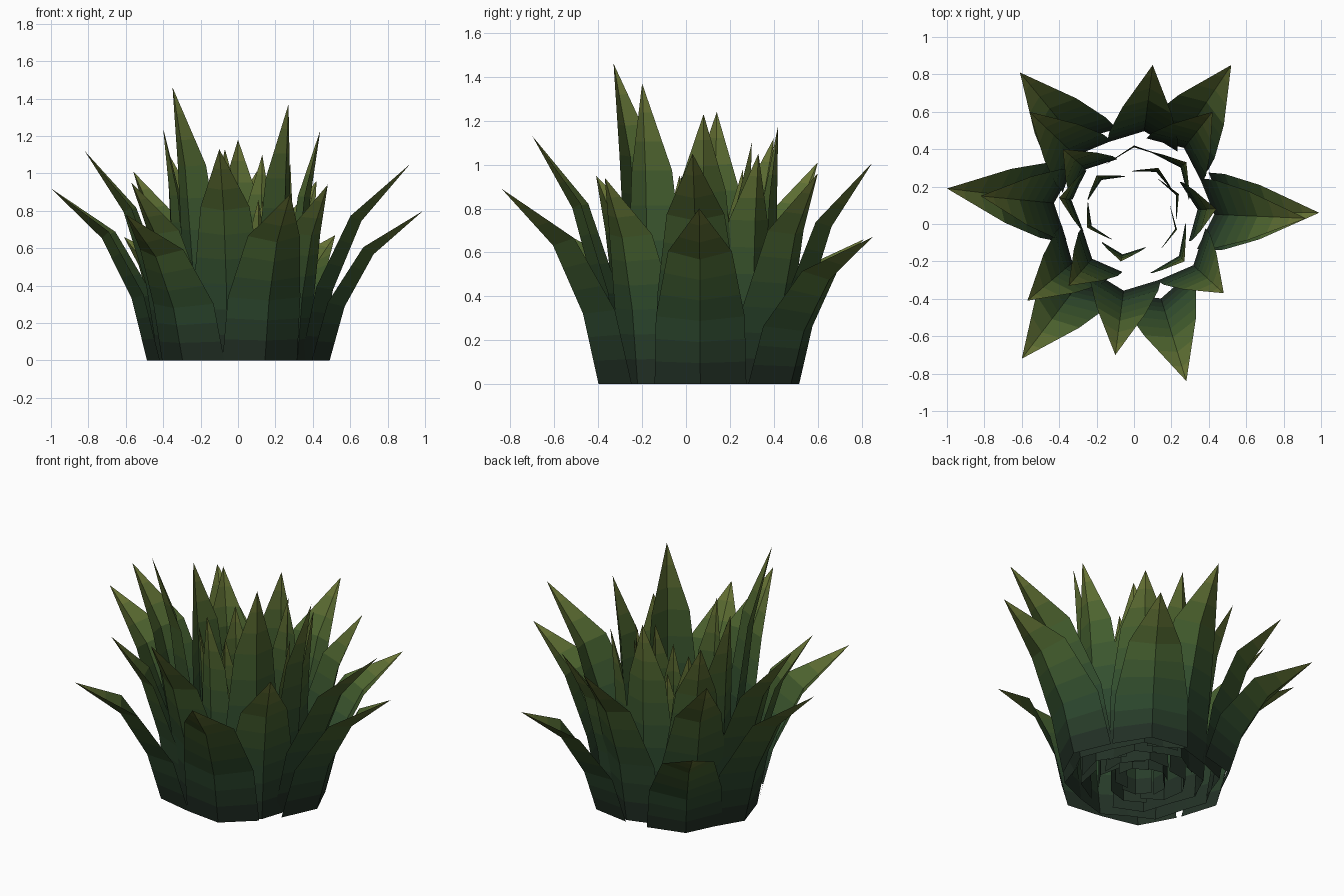
import bpy, bmesh, math, random
from mathutils import Vector, Matrix

if "Cube" in bpy.data.objects:
    bpy.data.objects.remove(bpy.data.objects["Cube"])

random.seed(4)
# Dark base to olive tip, in colour bands up the leaf
STOPS = [Vector(c) for c in ((0.014, 0.022, 0.017), (0.027, 0.070, 0.028),
                             (0.060, 0.115, 0.026), (0.15, 0.18, 0.036))]
BANDS = 3  # colour bands per leaf segment
mats = []
for i in range(3 * BANDS):
    s, t = divmod(i, BANDS)
    m = bpy.data.materials.new("leaf_green_%d" % i)
    m.diffuse_color = (*STOPS[s].lerp(STOPS[s + 1], (t + 0.5) / BANDS), 1)
    m.use_nodes = True
    m.node_tree.nodes["Principled BSDF"].inputs["Base Color"].default_value = m.diffuse_color
    mats.append(m)

CENTRE = Vector((0, 0.07, 0))
# fraction of height, fraction of outward lean, fraction of width
ROWS = [(0, 0, 0.95), (0.36, 0.16, 0.92), (0.71, 0.47, 0.66), (1, 1, 0)]


def leaf(bm, r0, width, tip, twist):
    """Folded leaf: outer ridge with two side edges set back, tapering to a tip."""
    d = Vector(tip) - CENTRE
    height = d.z
    d.z = 0
    r1 = d.length
    out = d.normalized()
    face = Matrix.Rotation(twist, 3, 'Z') @ out
    side = Vector((-face.y, face.x, 0))
    lines = []
    for fh, fr, fw in ROWS:
        ridge = CENTRE + out * (r0 + (r1 - r0) * fr) + Vector((0, 0, height * fh))
        w = width * fw
        # set the side edges back along the inward normal of the leaf
        slope = math.atan2((r1 - r0) * 1.2 * fr, height * 0.5)
        back = (-face * math.cos(slope) + Vector((0, 0, math.sin(slope)))) * 0.45 * w
        lines.append((ridge - side * w + back, ridge, ridge + side * w + back))
    # split each segment for the colour bands
    rows = [[p.lerp(q, t / BANDS) for p, q in zip(a, b)]
            for a, b in zip(lines, lines[1:]) for t in range(BANDS)]
    verts = [[bm.verts.new(p) for p in row] for row in rows]
    end = bm.verts.new(lines[-1][1])
    for i, row in enumerate(verts):
        for s in (0, 1):
            if i + 1 < len(verts):
                f = bm.faces.new((row[s], row[s + 1], verts[i + 1][s + 1], verts[i + 1][s]))
            else:
                f = bm.faces.new((row[s], row[s + 1], end))
            f.material_index = i


def ring(name, r0, width, tips, twist=0.0):
    bm = bmesh.new()
    for t in tips:
        leaf(bm, r0, width, t, random.uniform(-twist, twist))
    me = bpy.data.meshes.new(name)
    bm.to_mesh(me)
    bm.free()
    for m in mats:
        me.materials.append(m)
    ob = bpy.data.objects.new(name, me)
    bpy.context.collection.objects.link(ob)


# Low spreading leaves
ring("outer_leaves", 0.49, 0.22, [
    (0.28, -0.84, 0.89), (-0.60, -0.72, 0.78), (-1.0, 0.19, 0.92),
    (-0.61, 0.81, 0.66), (0.52, 0.85, 0.67), (0.99, 0.06, 0.80)])
# Second layer
ring("second_leaves", 0.43, 0.20, [
    (0.92, 0.03, 1.05), (-0.10, -0.70, 1.13), (-0.82, 0.15, 1.12), (0.10, 0.85, 1.01),
    (0.48, -0.37, 0.94), (-0.57, -0.41, 0.95), (-0.56, 0.60, 1.01), (0.42, 0.60, 0.96)])
# Tall upright leaves
ring("tall_leaves", 0.34, 0.17, [
    (-0.35, -0.33, 1.46), (0.27, -0.20, 1.37), (0.44, 0.08, 1.23), (0.0, 0.42, 1.18),
    (-0.40, 0.14, 1.24), (-0.38, 0.40, 1.12), (0.28, 0.33, 1.05)], 0.2)
# Inner upright leaves
ring("inner_leaves", 0.24, 0.125, [
    (0.13, 0.30, 1.10), (-0.07, -0.20, 1.13), (0.23, -0.03, 0.95),
    (-0.25, -0.02, 0.95), (-0.20, 0.26, 0.98), (0.24, 0.16, 0.93)], 0.3)
# Short heart leaves
ring("heart_leaves", 0.15, 0.09, [
    (CENTRE.x + 0.15 * math.cos(a), CENTRE.y + 0.15 * math.sin(a), 0.86 - 0.05 * (i % 2))
    for i, a in enumerate(math.tau * k / 5 + 0.5 for k in range(5))], 0.4)
